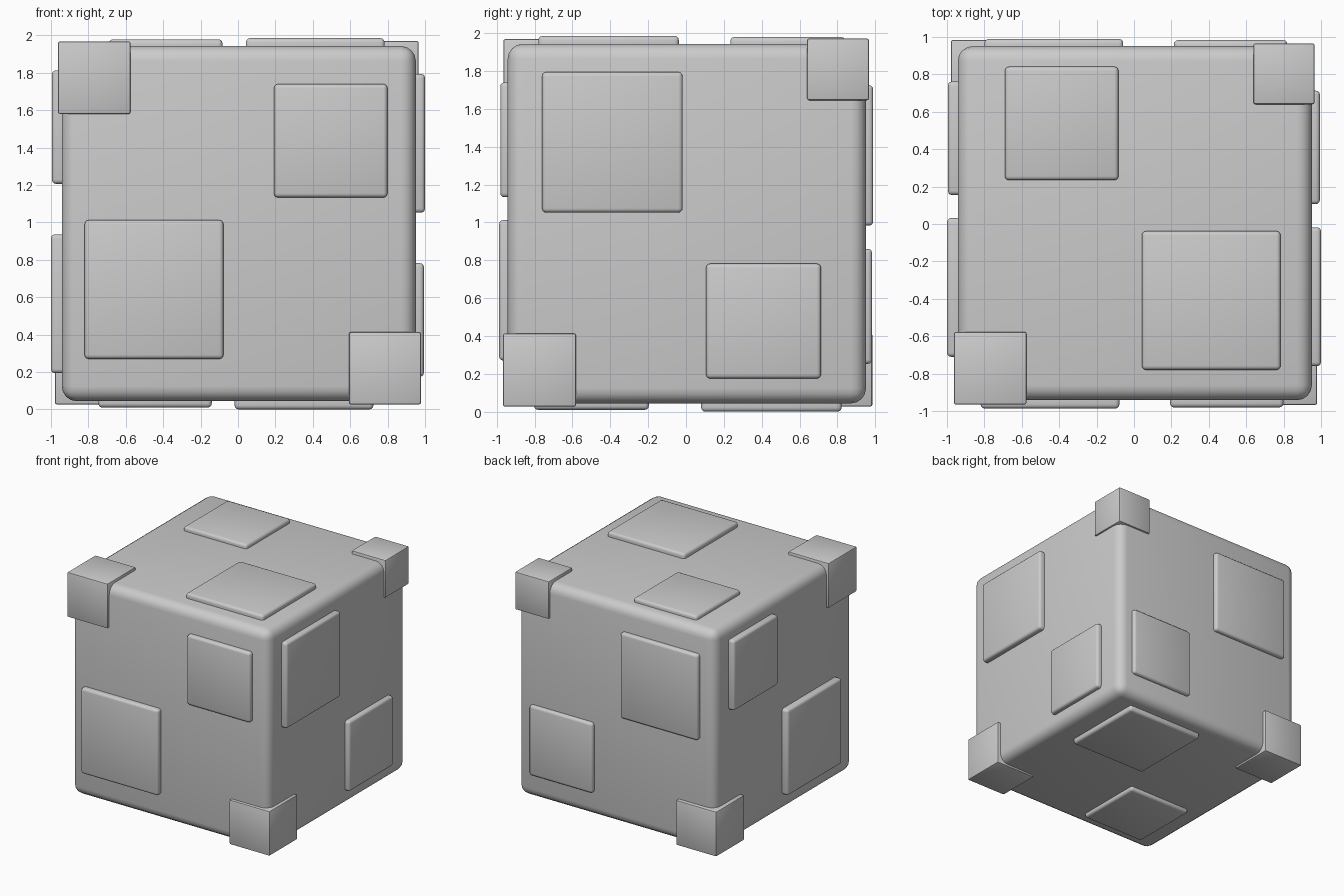
import bpy

if "Cube" in bpy.data.objects:
    bpy.data.objects.remove(bpy.data.objects["Cube"])

def box(name, lo, hi, bevel, segments):
    """Rounded box between two opposite corners."""
    size = [b - a for a, b in zip(lo, hi)]
    bpy.ops.mesh.primitive_cube_add(size=1, location=[(a + b) / 2 for a, b in zip(lo, hi)])
    ob = bpy.context.object
    ob.name = name
    ob.scale = size
    bpy.ops.object.transform_apply(location=False, rotation=False, scale=True)
    mod = ob.modifiers.new("rounded_edges", "BEVEL")
    mod.width = bevel
    mod.segments = segments
    bpy.ops.object.modifier_apply(modifier=mod.name)
    bpy.ops.object.shade_smooth_by_angle(angle=0.7)
    return ob

# Main block
box("body", (-0.942, -0.942, 0.044), (0.951, 0.951, 1.943), 0.08, 4)

# Corner guards: outer corner and edge length
corners = [
    ((-0.963, -0.965, 1.968), 0.388),
    ((0.979, -0.967, 0.027), 0.386),
    ((0.965, 0.966, 1.971), 0.326),
    ((-0.979, 0.984, 0.027), 0.388),
]
for i, (outer, size) in enumerate(corners):
    inner = [c - size if c > (1 if k == 2 else 0) else c + size for k, c in enumerate(outer)]
    lo = [min(a, b) for a, b in zip(outer, inner)]
    hi = [max(a, b) for a, b in zip(outer, inner)]
    box(f"corner_guard_{i + 1}", lo, hi, 0.01, 2)

# Raised square plates: face axis, inner and outer depth, then the low corner
# of a large and a small plate along the two remaining axes
LARGE, SMALL = 0.742, 0.607
faces = {
    "front": (1, -0.90, -0.987, -0.981, (-0.82, 0.27), (0.192, 1.133)),
    "back": (1, 0.90, 0.989, 0.983, (-0.80, 0.983), (0.213, 0.253)),
    "right": (0, 0.90, 1.0, 0.994, (-0.76, 1.052), (0.106, 0.175)),
    "left": (0, -0.90, -1.0, -0.995, (-0.71, 0.194), (0.155, 1.206)),
    "top": (2, 1.90, 1.985, 1.979, (0.042, -0.78), (-0.69, 0.234)),
    "bottom": (2, 0.09, 0.0, 0.01, (-0.018, 0.08), (-0.747, -0.803)),
}
for face, (axis, inner, out_large, out_small, large, small) in faces.items():
    for kind, size, outer, low in (("large", LARGE, out_large, large),
                                   ("small", SMALL, out_small, small)):
        lo, hi = list(low), [c + size for c in low]
        lo.insert(axis, min(inner, outer))
        hi.insert(axis, max(inner, outer))
        box(f"{face}_{kind}_plate", lo, hi, 0.022, 3)
